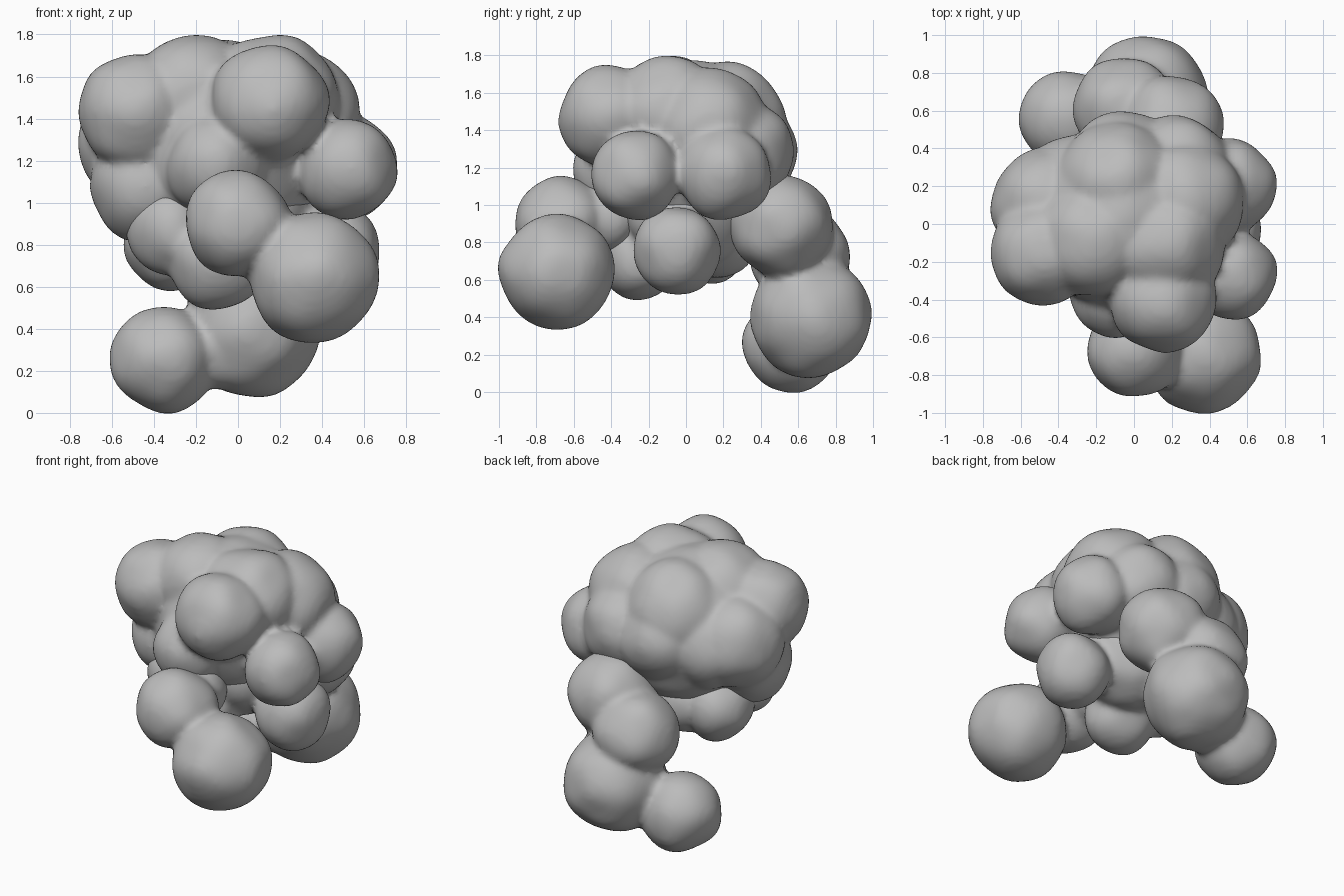
import bpy, bmesh
from mathutils import Matrix, Vector, noise

cube = bpy.data.objects.get("Cube")
if cube:
    bpy.data.objects.remove(cube)

clay = bpy.data.materials.new("grey_clay")
clay.use_nodes = True
GREY = (0.5, 0.5, 0.5, 1)
clay.diffuse_color = GREY
clay.node_tree.nodes["Principled BSDF"].inputs["Base Color"].default_value = GREY


def blob_cluster(name, lobes):
    """Fuse (x, y, z, radius) lobes into one softly dented lump."""
    bm = bmesh.new()
    for x, y, z, r in lobes:
        bmesh.ops.create_icosphere(bm, subdivisions=4, radius=r,
                                   matrix=Matrix.Translation((x, y, z)))
    # Gentle hand-modelled dents
    bm.normal_update()
    for v in bm.verts:
        v.co += v.normal * 0.02 * noise.noise(v.co * 5)
    mesh = bpy.data.meshes.new(name)
    bm.to_mesh(mesh)
    bm.free()
    mesh.materials.append(clay)
    ob = bpy.data.objects.new(name, mesh)
    bpy.context.collection.objects.link(ob)
    fuse = ob.modifiers.new("fuse", 'REMESH')
    fuse.mode = 'VOXEL'
    fuse.voxel_size = 0.022
    fuse.use_smooth_shade = True
    soften = ob.modifiers.new("soften", 'SMOOTH')
    soften.factor = 0.5
    soften.iterations = 5


# Domed crown with its rounded lobes
blob_cluster("crown", [
    (-0.05, 0.03, 1.27, 0.50),    # core
    (-0.48, -0.15, 1.43, 0.28),   # front lobes
    (0.15, -0.40, 1.47, 0.28),
    (-0.10, -0.36, 1.18, 0.24),
    (0.52, -0.27, 1.16, 0.24),    # side lobes
    (0.51, 0.20, 1.17, 0.25),
    (-0.46, 0.10, 1.28, 0.30),
    (-0.45, -0.06, 1.08, 0.26),
    (-0.22, -0.08, 1.49, 0.31),   # top lobes
    (0.16, -0.10, 1.48, 0.32),
    (0.25, 0.12, 1.40, 0.33),
    (-0.08, 0.20, 1.42, 0.34),
    (0.22, 0.26, 1.27, 0.31),     # back lobes
    (-0.05, 0.29, 1.28, 0.30),
    (-0.30, 0.18, 1.25, 0.29),
])

# Lumps hanging below the crown
blob_cluster("underside", [
    (0.02, 0.00, 0.98, 0.34),
    (-0.31, -0.17, 0.86, 0.21),
    (-0.10, -0.25, 0.73, 0.23),
    (-0.33, 0.12, 0.80, 0.22),
    (0.45, -0.05, 0.76, 0.235),
    (-0.12, 0.18, 0.80, 0.20),
])

# Front arm ending in a large ball
blob_cluster("front_arm", [
    (0.00, -0.66, 0.90, 0.255),
    (0.36, -0.69, 0.64, 0.31),
    (-0.03, -0.42, 0.93, 0.20),
])

# Hind limb curling down to the ground
blob_cluster("hind_limb", [
    (0.20, 0.51, 0.89, 0.275),
    (-0.05, 0.61, 0.73, 0.27),
    (0.06, 0.67, 0.40, 0.325),
    (-0.35, 0.56, 0.255, 0.255),
    (-0.08, 0.60, 0.31, 0.20),
])
